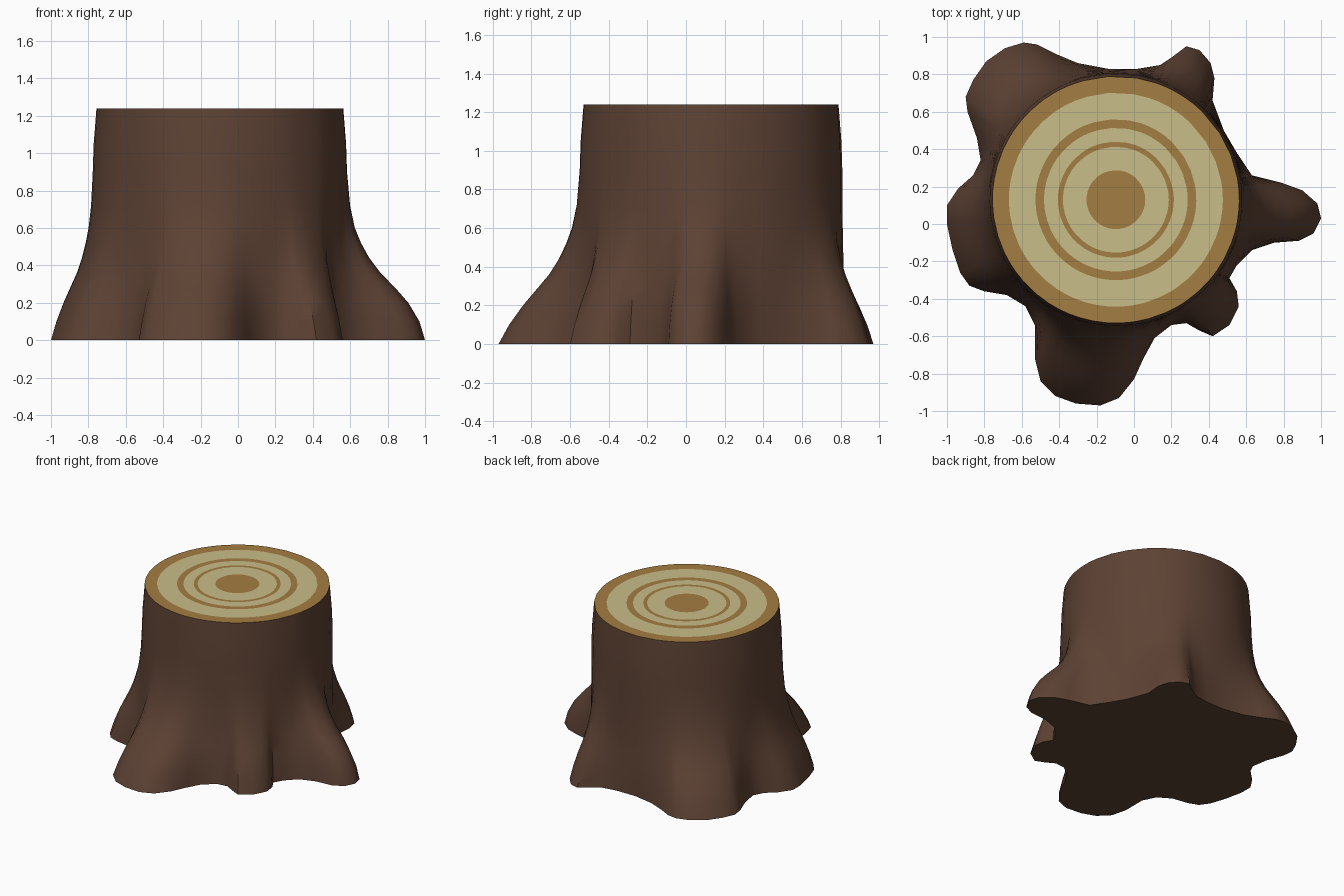
import bpy
import bmesh
import math

cube = bpy.data.objects.get("Cube")
if cube:
    bpy.data.objects.remove(cube, do_unlink=True)


def make_material(name, colour):
    material = bpy.data.materials.new(name)
    material.use_nodes = True
    material.diffuse_color = (*colour, 1)
    shader = next(n for n in material.node_tree.nodes if n.type == "BSDF_PRINCIPLED")
    shader.inputs["Base Color"].default_value = (*colour, 1)
    return material


bark = make_material("dark brown bark", (0.11, 0.054, 0.034))
ring_wood = make_material("golden brown ring wood", (0.37, 0.205, 0.055))
pale_wood = make_material("pale cream wood", (0.59, 0.51, 0.25))
BARK, RING, PALE = range(3)

# Trunk axis and the root outline on the ground, in hundredths of a unit
CENTRE_X, CENTRE_Y = -0.097, 0.13
HEIGHT = 1.24
ROOT_OUTLINE = [
    (100, 3), (98, 11), (90, 18), (79, 22), (63, 26), (55, 38), (48, 50),
    (42, 66), (43, 78), (41, 86), (35, 93), (28, 95), (20, 89), (14, 85),
    (2, 83), (-14, 83), (-30, 86), (-42, 91), (-52, 96), (-59, 97),
    (-69, 94), (-79, 87), (-86, 77), (-90, 68), (-89, 60), (-84, 46),
    (-82, 34), (-86, 26), (-94, 19), (-100, 10), (-100, 0), (-97, -14),
    (-93, -26), (-88, -33), (-80, -36), (-68, -38), (-58, -44), (-53, -54),
    (-53, -72), (-50, -84), (-42, -92), (-31, -96), (-18, -97), (-8, -93),
    (0, -83), (5, -72), (11, -61), (20, -54), (28, -53), (35, -57),
    (42, -60), (51, -54), (56, -44), (55, -36), (51, -29), (55, -22),
    (63, -14), (75, -10), (88, -9), (96, -5),
]

# Each level: height, trunk radius, share of the root flare that remains
LEVELS = [
    (0, 0.68, 1), (0.1, 0.68, 0.87), (0.2, 0.68, 0.7), (0.28, 0.68, 0.54),
    (0.36, 0.68, 0.38), (0.44, 0.68, 0.26), (0.52, 0.68, 0.17),
    (0.6, 0.68, 0.1), (0.72, 0.68, 0.04), (0.9, 0.68, 0),
    (1.05, 0.675, 0), (HEIGHT, 0.66, 0),
]

# Growth rings on the cut face: inner radius and colour of each band
BANDS = [(0.572, RING), (0.43, PALE), (0.384, RING), (0.31, PALE),
         (0.283, RING), (0.157, PALE)]

columns = []
for px, py in ROOT_OUTLINE:
    dx, dy = px / 100 - CENTRE_X, py / 100 - CENTRE_Y
    columns.append((math.atan2(dy, dx), math.hypot(dx, dy)))


def add_loop(bm, z, radius_at):
    loop = []
    for angle, reach in columns:
        r = radius_at(angle, reach)
        loop.append(bm.verts.new((CENTRE_X + r * math.cos(angle),
                                  CENTRE_Y + r * math.sin(angle), z)))
    return loop


def bridge(bm, lower, upper, material_index):
    count = len(lower)
    for i in range(count):
        j = (i + 1) % count
        face = bm.faces.new((lower[i], lower[j], upper[j], upper[i]))
        face.material_index = material_index


def flared_radius(trunk, flare):
    def radius_at(angle, reach):
        # The long root on the left side swells more than the others
        swell = 0.6 * max(0, math.cos(angle + 0.1)) ** 12
        share = flare + swell * flare * flare * (1 - flare)
        return trunk + (reach - trunk) * share
    return radius_at


# Bark: stacked loops from the roots up to the rim, closed underneath
bm = bmesh.new()
loops = [add_loop(bm, z, flared_radius(trunk, flare)) for z, trunk, flare in LEVELS]
for lower, upper in zip(loops, loops[1:]):
    bridge(bm, lower, upper, BARK)
bm.faces.new(list(reversed(loops[0]))).material_index = BARK

# Cut face: concentric bands around the heartwood
edge = loops[-1]
for radius, colour in BANDS:
    inner = add_loop(bm, HEIGHT, lambda angle, reach: radius)
    bridge(bm, edge, inner, colour)
    edge = inner
bm.faces.new(edge).material_index = RING

mesh = bpy.data.meshes.new("tree_stump")
bm.to_mesh(mesh)
bm.free()
for material in (bark, ring_wood, pale_wood):
    mesh.materials.append(material)

# Smooth bark with crisp rim and ground edges
stump = bpy.data.objects.new("tree_stump", mesh)
bpy.context.collection.objects.link(stump)
bpy.ops.object.select_all(action="DESELECT")
stump.select_set(True)
bpy.context.view_layer.objects.active = stump
bpy.ops.object.shade_smooth_by_angle(angle=math.radians(50))
